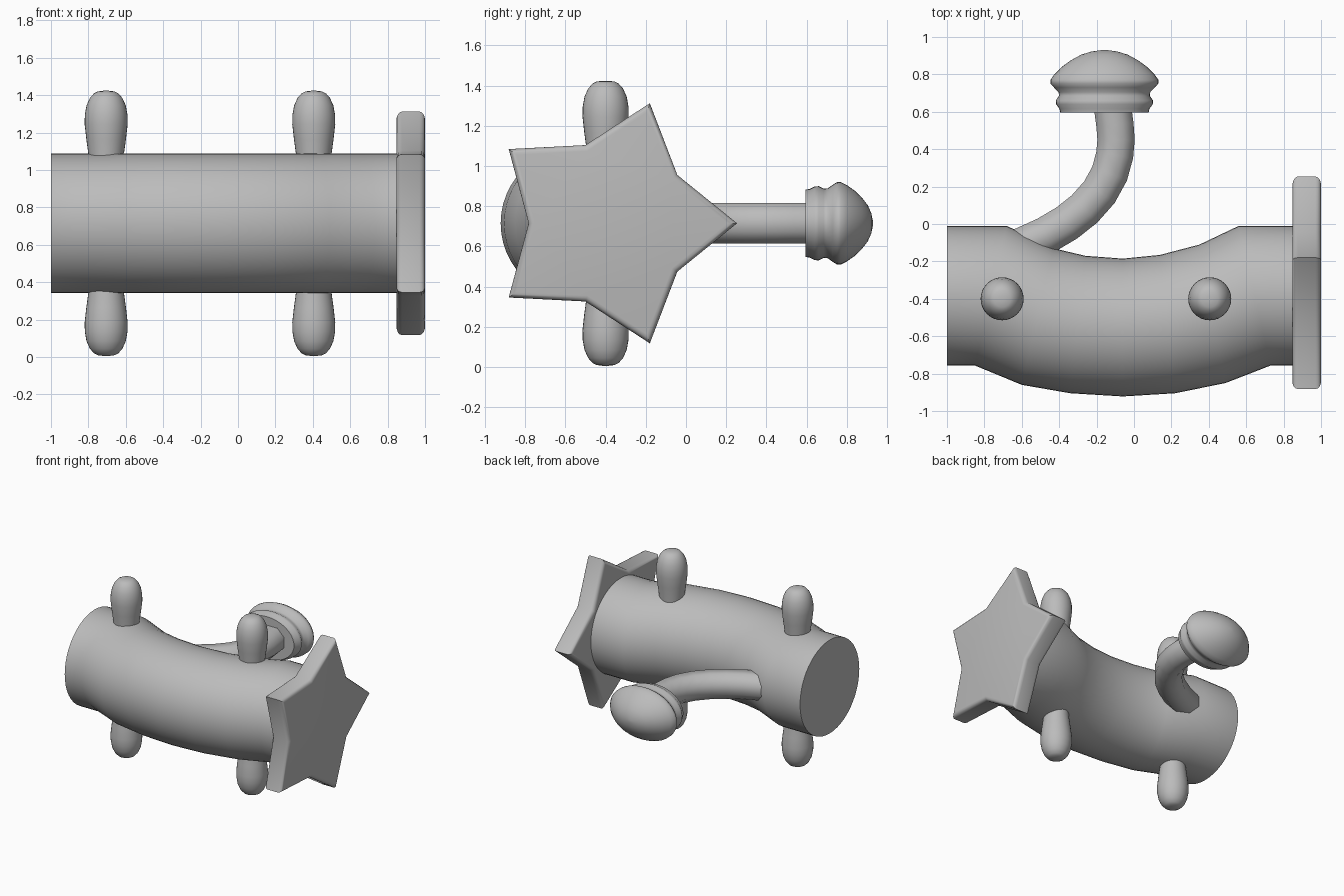
import bpy, bmesh, math
from mathutils import Vector

if "Cube" in bpy.data.objects:
    bpy.data.objects.remove(bpy.data.objects["Cube"], do_unlink=True)

grey = bpy.data.materials.new("plain grey")
grey.use_nodes = True
colour = (0.5, 0.5, 0.5, 1)
grey.diffuse_color = colour
grey.node_tree.nodes["Principled BSDF"].inputs["Base Color"].default_value = colour
MID = 0.715  # height of the main axis


def finish(name, bm, angle=40):
    bmesh.ops.recalc_face_normals(bm, faces=bm.faces)
    mesh = bpy.data.meshes.new(name)
    bm.to_mesh(mesh)
    bm.free()
    mesh.materials.append(grey)
    obj = bpy.data.objects.new(name, mesh)
    bpy.context.collection.objects.link(obj)
    bpy.ops.object.select_all(action="DESELECT")
    bpy.context.view_layer.objects.active = obj
    obj.select_set(True)
    bpy.ops.object.shade_smooth_by_angle(angle=math.radians(angle))
    return obj


def loft(name, rings, angle=40):
    """Skin a list of equal-length point rings and cap both ends."""
    bm = bmesh.new()
    loops = [[bm.verts.new(p) for p in ring] for ring in rings]
    n = len(loops[0])
    for a, b in zip(loops, loops[1:]):
        for i in range(n):
            j = (i + 1) % n
            bm.faces.new((a[i], a[j], b[j], b[i]))
    bm.faces.new(loops[0])
    bm.faces.new(loops[-1])
    return finish(name, bm, angle)


def ring(centre, u, v, n, turn=0.0):
    steps = [math.tau * (i + turn) / n for i in range(n)]
    return [centre + u * math.cos(t) + v * math.sin(t) for t in steps]


# Bent body: each station pairs a front and a back edge point (x, y)
stations = [((-1, -0.757), (-1, -0.01)), ((-0.85, -0.757), (-0.68, -0.01)),
            ((-0.6, -0.86), (-0.43, -0.13)), ((-0.34, -0.905), (-0.26, -0.17)),
            ((-0.06, -0.922), (-0.06, -0.185)), ((0.22, -0.905), (0.14, -0.165)),
            ((0.49, -0.85), (0.35, -0.11)), ((0.73, -0.757), (0.56, -0.01)),
            ((0.86, -0.757), (0.86, -0.01))]
rings = []
for front, back in stations:
    f, b = Vector((*front, MID)), Vector((*back, MID))
    rings.append(ring((f + b) / 2, (f - b) / 2, Vector((0, 0, 0.373)), 48))
loft("body", rings)

# Four rounded pegs, mirrored above and below
peg = [(0.22, 0.085), (0.37, 0.095), (0.45, 0.106), (0.53, 0.115), (0.58, 0.114),
       (0.63, 0.105), (0.67, 0.087), (0.695, 0.065), (0.705, 0.045), (0.709, 0.015)]
for side, x in (("right", -0.705), ("left", 0.405)):
    for level, s in (("upper", 1), ("lower", -1)):
        loft(f"{side}_{level}_peg",
             [ring(Vector((x, -0.4, MID + s * h)), Vector((r, 0, 0)),
                   Vector((0, r, 0)), 32) for h, r in peg], 60)

# Star plate on the left end
bm = bmesh.new()
outline = []
for i in range(10):
    r, t = (0.409 if i % 2 else 0.628), math.tau * i / 10
    outline.append(bm.verts.new((0.847, -0.374 + r * math.cos(t), MID + r * math.sin(t))))
base = bm.faces.new(outline)
top = bmesh.ops.extrude_face_region(bm, geom=[base])["geom"]
bmesh.ops.translate(bm, vec=(0.153, 0, 0),
                    verts=[g for g in top if isinstance(g, bmesh.types.BMVert)])
rims = [e for e in bm.edges if abs(e.verts[0].co.x - e.verts[1].co.x) < 0.01]
bmesh.ops.bevel(bm, geom=rims, offset=0.03, segments=4, profile=0.5, affect="EDGES")
finish("star_plate", bm, 35)

# Curved tail, eight-sided, swept in the horizontal plane
path = [Vector((x, y, MID)) for x, y in
        [(-0.68, -0.155), (-0.58, -0.11), (-0.47, -0.06), (-0.36, 0.005), (-0.265, 0.08),
         (-0.185, 0.17), (-0.13, 0.27), (-0.103, 0.37), (-0.096, 0.45),
         (-0.102, 0.53), (-0.115, 0.63)]]
rings = []
for i, p in enumerate(path):
    along = (path[min(i + 1, len(path) - 1)] - path[max(i - 1, 0)]).normalized()
    across = along.cross(Vector((0, 0, 1)))
    rings.append(ring(p, across * 0.108, Vector((0, 0, 0.108)), 8, 0.5))
loft("tail", rings, 50)

# Flattened knob at the tail end: (y, radius)
knob = [(0.595, 0.236), (0.615, 0.24), (0.64, 0.258), (0.66, 0.26), (0.685, 0.243),
        (0.705, 0.245), (0.73, 0.27), (0.752, 0.289), (0.77, 0.289), (0.8, 0.268),
        (0.84, 0.228), (0.875, 0.18), (0.905, 0.125), (0.922, 0.07), (0.93, 0.015)]
loft("tail_knob", [ring(Vector((-0.158, y, MID)), Vector((r, 0, 0)),
                        Vector((0, 0, r * 0.71)), 40) for y, r in knob], 50)
